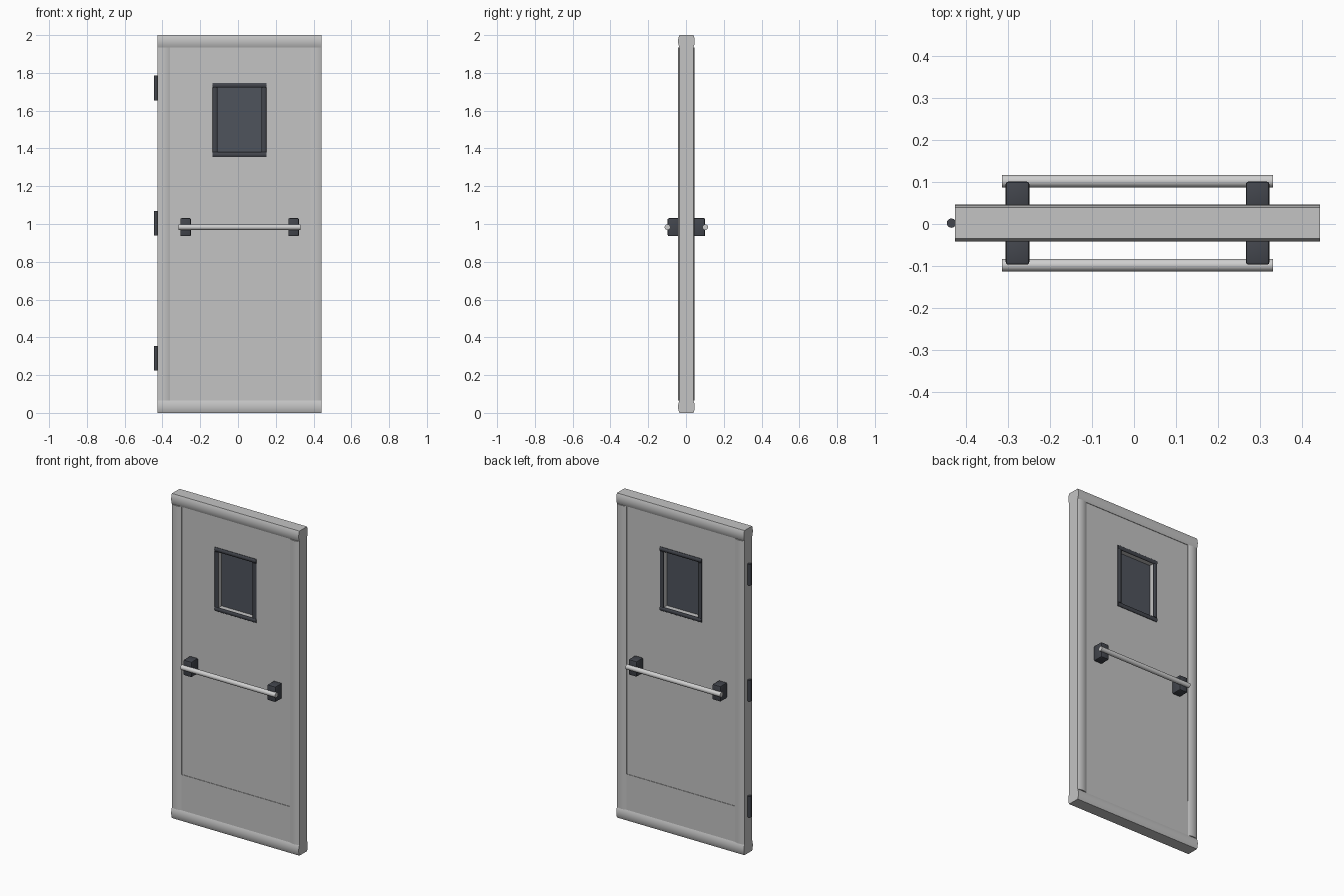
import bpy, bmesh, math

if "Cube" in bpy.data.objects:
    bpy.data.objects.remove(bpy.data.objects["Cube"], do_unlink=True)

CX, CY = 0.0085, 0.002          # door centre
HALF_W, HALF_T, TOP = 0.4345, 0.034, 2.0
TRIM = 0.065                    # width of the edge trim


def material(name, colour):
    m = bpy.data.materials.new(name)
    m.use_nodes = True
    m.diffuse_color = (*colour, 1)
    m.node_tree.nodes["Principled BSDF"].inputs["Base Color"].default_value = (*colour, 1)
    return m


STEEL = material("door grey", (0.55, 0.55, 0.55))
BRIGHT = material("bar light grey", (0.62, 0.62, 0.62))
DARK = material("dark hardware", (0.055, 0.06, 0.073))
GLASS = material("dark glass", (0.078, 0.088, 0.108))


def finish(name, bm, mat, smooth=False):
    bmesh.ops.recalc_face_normals(bm, faces=bm.faces)
    me = bpy.data.meshes.new(name)
    bm.to_mesh(me)
    bm.free()
    ob = bpy.data.objects.new(name, me)
    bpy.context.scene.collection.objects.link(ob)
    me.materials.append(mat)
    if smooth:
        bpy.ops.object.select_all(action='DESELECT')
        ob.select_set(True)
        bpy.context.view_layer.objects.active = ob
        bpy.ops.object.shade_smooth_by_angle(angle=math.radians(40))
    return ob


def box(name, centre, size, mat, bevel=0):
    bm = bmesh.new()
    bmesh.ops.create_cube(bm, size=1)
    bmesh.ops.scale(bm, vec=size, verts=bm.verts)
    bmesh.ops.translate(bm, vec=centre, verts=bm.verts)
    if bevel:
        bmesh.ops.bevel(bm, geom=bm.edges[:], offset=bevel, segments=2,
                        profile=0.5, affect='EDGES')
    return finish(name, bm, mat, bool(bevel))


def rod(name, centre, radius, length, axis, mat):
    bm = bmesh.new()
    bmesh.ops.create_cone(bm, cap_ends=True, segments=24, radius1=radius,
                          radius2=radius, depth=length)
    for v in bm.verts:
        x, y, z = v.co
        v.co = (z, y, x) if axis == 'X' else (x, y, z)
    bmesh.ops.translate(bm, vec=centre, verts=bm.verts)
    return finish(name, bm, mat, True)


def strip(name, x0, x1, z0, z1, side, lip, rise, mat, steps=10):
    """Raised strip with a gently domed cross-section, along its longer side."""
    upright = (z1 - z0) > (x1 - x0)
    a0, a1, b0, b1 = (x0, x1, z0, z1) if upright else (z0, z1, x0, x1)
    profile = [(a0, 0)]
    for i in range(steps + 1):
        t = i / steps
        profile.append((a0 + (a1 - a0) * t, lip + rise * (1 - (2 * t - 1) ** 2)))
    profile.append((a1, 0))
    bm = bmesh.new()
    ends = []
    for b in (b0, b1):
        ring = []
        for a, h in profile:
            y = CY + side * (HALF_T + h)
            ring.append(bm.verts.new((a, y, b) if upright else (b, y, a)))
        ends.append(ring)
        bm.faces.new(ring)
    n = len(profile)
    for i in range(n):
        j = (i + 1) % n
        bm.faces.new((ends[0][i], ends[0][j], ends[1][j], ends[1][i]))
    return finish(name, bm, mat, True)


def border(name, x0, x1, z0, z1, width, side, lip, rise, mat):
    """Four domed strips around a rectangle; the level ones run full width."""
    strip(name + "_bottom", x0, x1, z0, z0 + width, side, lip, rise, mat)
    strip(name + "_top", x0, x1, z1 - width, z1, side, lip, rise, mat)
    strip(name + "_right", x0, x0 + width, z0 + width, z1 - width, side, lip, rise, mat)
    strip(name + "_left", x1 - width, x1, z0 + width, z1 - width, side, lip, rise, mat)


# Door slab with the window opening
W0, W1, WZ0, WZ1, WF = -0.134, 0.15, 1.355, 1.747, 0.025
X0, X1 = CX - HALF_W, CX + HALF_W
bm = bmesh.new()
rings = {}
for s in (-1, 1):
    for key, (x0, x1, z0, z1) in {"out": (X0, X1, 0, TOP),
                                  "in": (W0 + WF, W1 - WF, WZ0 + WF, WZ1 - WF)}.items():
        rings[key, s] = [bm.verts.new((x, CY + s * HALF_T, z))
                         for x, z in ((x0, z0), (x1, z0), (x1, z1), (x0, z1))]
for p, q in ((("out", -1), ("in", -1)), (("in", -1), ("in", 1)),
             (("in", 1), ("out", 1)), (("out", 1), ("out", -1))):
    for i in range(4):
        j = (i + 1) % 4
        bm.faces.new((rings[p][i], rings[p][j], rings[q][j], rings[q][i]))
finish("door_slab", bm, STEEL)

# Window pane in the middle of the opening
box("window_pane", ((W0 + W1) / 2, CY, (WZ0 + WZ1) / 2),
    (W1 - W0 - 2 * WF, 0.012, WZ1 - WZ0 - 2 * WF), GLASS)

# Parts that repeat on both faces
for side, label in ((-1, "front"), (1, "back")):
    border(label + "_trim", X0, X1, 0, TOP, TRIM, side, 0.003, 0.007, STEEL)
    border(label + "_window_frame", W0, W1, WZ0, WZ1, WF, side, 0.003, 0.005, DARK)
    box(label + "_kick_plate", (CX, CY + side * (HALF_T + 0.001), 0.175),
        (2 * (HALF_W - TRIM), 0.004, 0.22), STEEL)
    for sx, hand in ((-1, "right"), (1, "left")):
        box(f"{label}_{hand}_bar_bracket", (CX + sx * 0.286, CY + side * 0.066, 0.983),
            (0.056, 0.066, 0.095), DARK, bevel=0.006)
    rod(label + "_push_bar", (CX, CY + side * 0.1, 0.983), 0.015, 0.645, 'X', BRIGHT)

# Hinge barrels on the right edge
for z, label in ((0.29, "lower"), (1.005, "middle"), (1.72, "upper")):
    rod(label + "_hinge", (X0 - 0.009, CY, z), 0.011, 0.13, 'Z', DARK)
